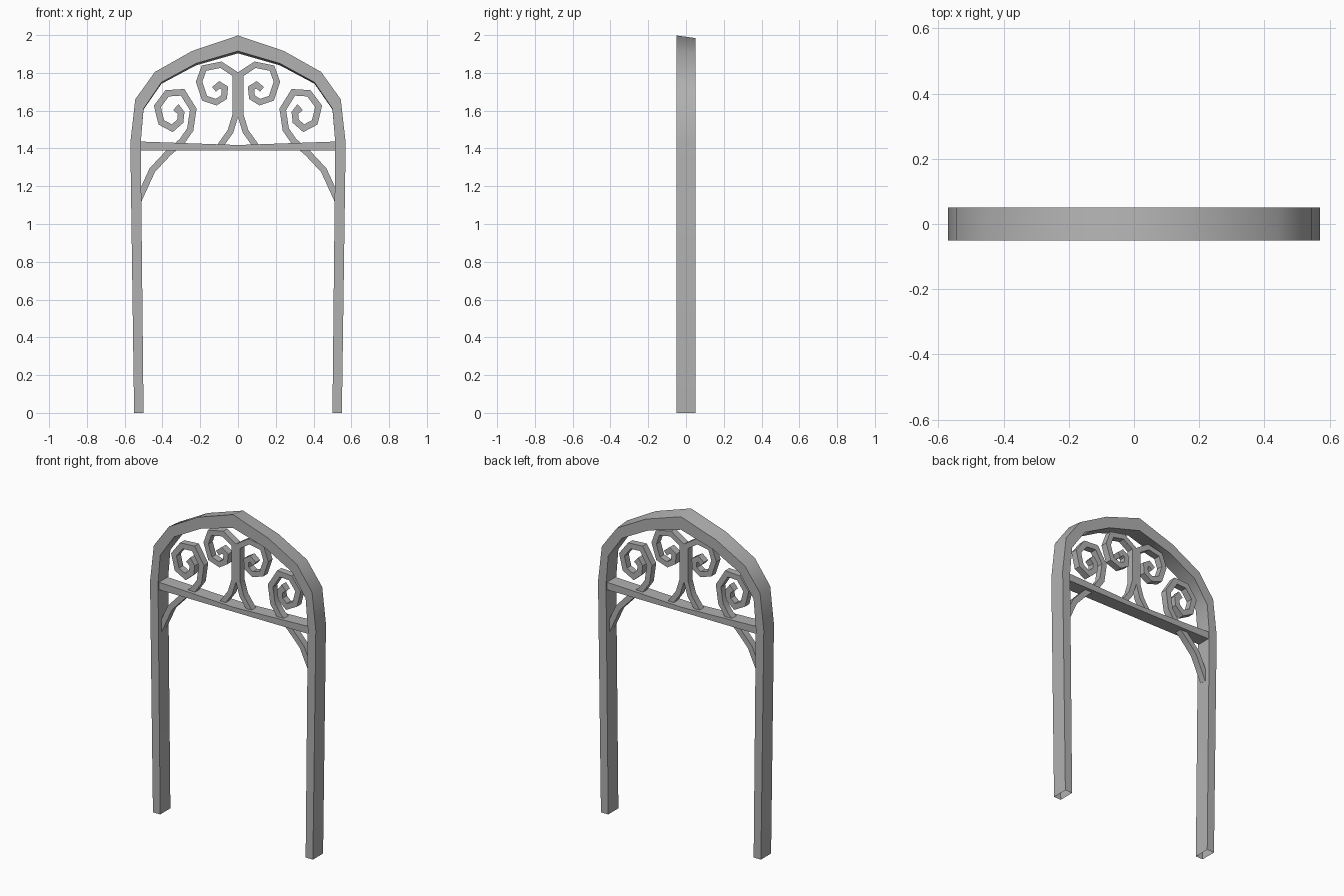
import bpy
import math
from mathutils import Vector

if "Cube" in bpy.data.objects:
    bpy.data.objects.remove(bpy.data.objects["Cube"])

iron = bpy.data.materials.new("dark_iron")
iron.diffuse_color = (0.44, 0.44, 0.44, 1)
iron.use_nodes = True
iron.node_tree.nodes["Principled BSDF"].inputs["Base Color"].default_value = iron.diffuse_color


def build(name, verts, faces):
    me = bpy.data.meshes.new(name)
    me.from_pydata(verts, [], faces)
    me.update()
    me.materials.append(iron)
    ob = bpy.data.objects.new(name, me)
    bpy.context.collection.objects.link(ob)
    return ob


def smooth(ob, angle):
    bpy.ops.object.select_all(action='DESELECT')
    ob.select_set(True)
    bpy.context.view_layer.objects.active = ob
    bpy.ops.object.shade_smooth_by_angle(angle=math.radians(angle))


def tube(name, stations, depth, caps=True, tilt=0.0):
    """Rectangular tube through (outer, inner) xz pairs; tilt lowers the back."""
    verts, faces = [], []
    for a, b in stations:
        for (x, z), y in ((a, -depth), (a, depth), (b, depth), (b, -depth)):
            drop = tilt * (y + depth) * max(0, z - 1.45)
            verts.append((x, y, z - drop))
    n = len(stations)
    for i in range(n - 1):
        for k in range(4):
            m = (k + 1) % 4
            faces.append((4*i + k, 4*i + m, 4*i + 4 + m, 4*i + 4 + k))
    if caps:
        faces += [(3, 2, 1, 0), tuple(range(4*n - 4, 4*n))]
    return build(name, verts, faces)


def ribbon(name, path, width, depth):
    """Flat bar following a centre line with mitred corners."""
    p = [Vector(q) for q in path]
    st = []
    for i, c in enumerate(p):
        d0 = (c - p[i - 1]).normalized() if i else (p[1] - c).normalized()
        d1 = (p[i + 1] - c).normalized() if i < len(p) - 1 else d0
        t = (d0 + d1).normalized()
        n = Vector((-t.y, t.x)) * (width / 2 / max(t.dot(d1), 0.6))
        st.append((tuple(c + n), tuple(c - n)))
    return tube(name, st, depth)


def mirror_x(ob):
    m = ob.modifiers.new("mirror", 'MIRROR')
    m.use_mirror_merge = False


# Arched frame with legs, open at the feet
half = [((-.55, 0), (-.50, 0)), ((-.57, 1.43), (-.515, 1.43)),
        ((-.544, 1.66), (-.50, 1.61)), ((-.44, 1.805), (-.405, 1.75)),
        ((-.243, 1.916), (-.222, 1.85))]
peak = [((0, 1.998), (0, 1.915))]
other = [((-a[0], a[1]), (-b[0], b[1])) for a, b in reversed(half)]
frame = tube("arch_frame", half + peak + other, 0.05, caps=False, tilt=0.25)
smooth(frame, 40)

# Crossbar, slightly thinner in the middle
tube("crossbar", [((-.53, 1.437), (-.53, 1.39)), ((0, 1.418), (0, 1.39)),
                  ((.53, 1.437), (.53, 1.39))], 0.042)

# Outer scrolls, running down into the leg braces
outer = ribbon("outer_scroll", [
    (-.525, 1.13), (-.454, 1.285), (-.37, 1.375), (-.296, 1.438), (-.253, 1.50),
    (-.237, 1.607), (-.293, 1.697), (-.375, 1.692), (-.427, 1.623),
    (-.406, 1.538), (-.348, 1.507), (-.306, 1.544), (-.301, 1.588),
    (-.316, 1.608), (-.330, 1.592)], 0.034, 0.021)

# Inner scrolls, meeting in the centre post
inner = ribbon("inner_scroll", [
    (-.097, 1.41), (-.04, 1.49), (-.014, 1.575), (-.014, 1.793),
    (-.09, 1.843), (-.18, 1.825), (-.206, 1.753), (-.177, 1.666),
    (-.116, 1.645), (-.074, 1.671), (-.069, 1.719), (-.098, 1.737),
    (-.127, 1.713)], 0.032, 0.021)
for ob in (outer, inner):
    smooth(ob, 30)
    mirror_x(ob)
